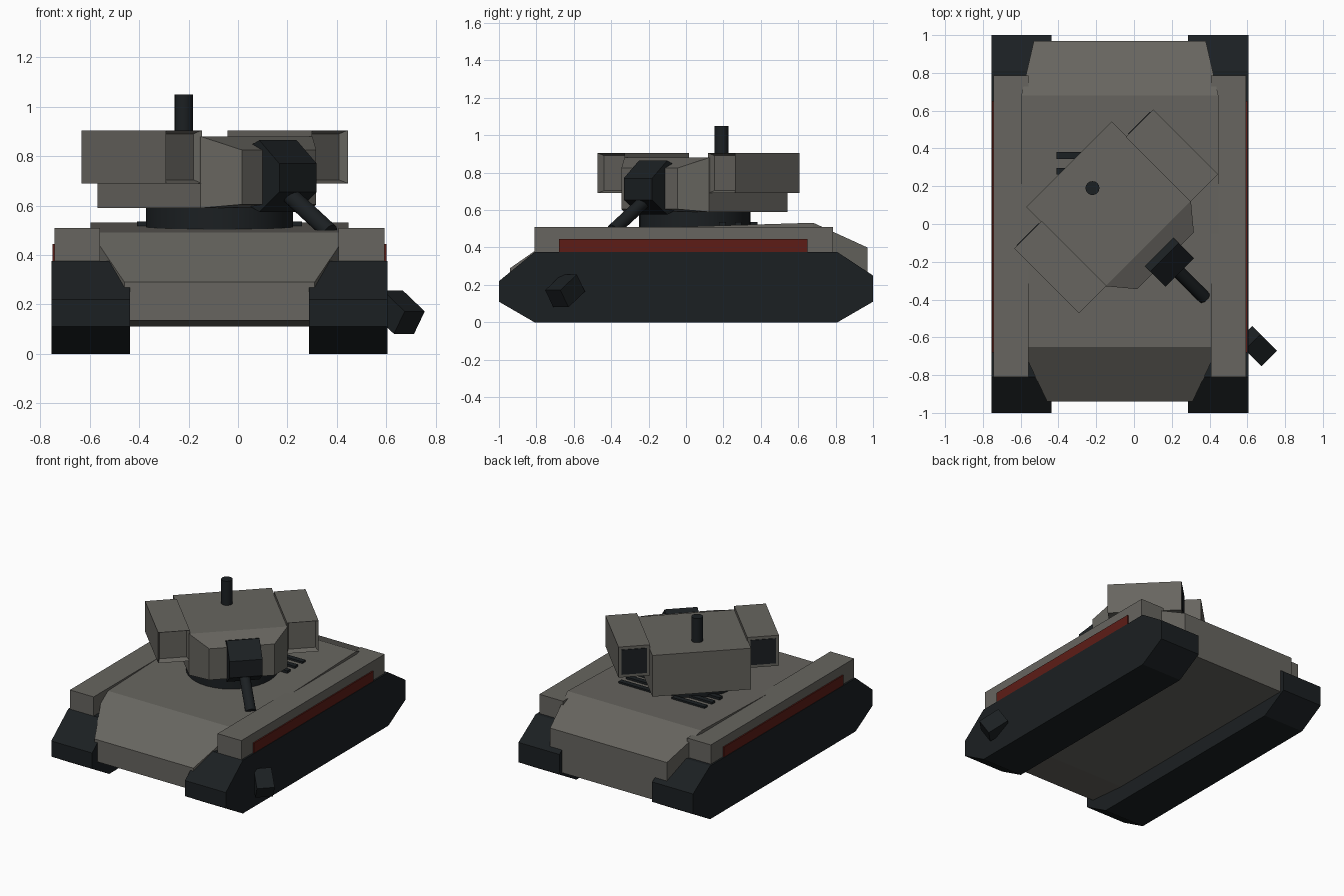
import bpy, bmesh
from math import pi, radians
from mathutils import Matrix, Vector

if "Cube" in bpy.data.objects:
    bpy.data.objects.remove(bpy.data.objects["Cube"])

CX = -0.075  # centre line of the vehicle


def material(name, rgb):
    m = bpy.data.materials.new(name)
    m.diffuse_color = (*rgb, 1)
    m.use_nodes = True
    m.node_tree.nodes["Principled BSDF"].inputs["Base Color"].default_value = m.diffuse_color
    return m


GREY = material("warm_grey", (0.135, 0.13, 0.115))
DARK = material("dark_metal", (0.011, 0.014, 0.016))
RED = material("red_stripe", (0.11, 0.012, 0.008))
TURRET = Matrix.Translation((CX, 0.047, 0)) @ Matrix.Rotation(pi / 4, 4, 'Z')


def finish(name, bm, mat, matrix=Matrix()):
    bmesh.ops.recalc_face_normals(bm, faces=bm.faces[:])
    bm.transform(matrix)
    me = bpy.data.meshes.new(name)
    bm.to_mesh(me)
    bm.free()
    me.materials.append(mat)
    ob = bpy.data.objects.new(name, me)
    bpy.context.collection.objects.link(ob)
    return ob


def box_bm(x0, x1, y0, y1, z0, z1):
    bm = bmesh.new()
    bmesh.ops.create_cube(bm, size=1)
    for v in bm.verts:
        v.co = ((x0 + x1) / 2 + v.co.x * (x1 - x0),
                (y0 + y1) / 2 + v.co.y * (y1 - y0),
                (z0 + z1) / 2 + v.co.z * (z1 - z0))
    return bm


def box(name, dims, mat, matrix=Matrix()):
    return finish(name, box_bm(*dims), mat, matrix)


def extrude_x(name, profile, x0, x1, mat, matrix=Matrix()):
    """Side profile (y, z) extruded across x."""
    bm = bmesh.new()
    f = bm.faces.new([bm.verts.new((x0, y, z)) for y, z in profile])
    ext = bmesh.ops.extrude_face_region(bm, geom=[f])["geom"]
    bmesh.ops.translate(bm, vec=(x1 - x0, 0, 0),
                        verts=[g for g in ext if isinstance(g, bmesh.types.BMVert)])
    return finish(name, bm, mat, matrix)


def loft(name, stations, mat, matrix=Matrix()):
    """Rectangular sections (y, half width, bottom, top) joined along y."""
    bm = bmesh.new()
    rings = [[bm.verts.new(p) for p in ((-w, y, b), (w, y, b), (w, y, t), (-w, y, t))]
             for y, w, b, t in stations]
    for a, b in zip(rings, rings[1:]):
        for i in range(4):
            j = (i + 1) % 4
            bm.faces.new((a[i], a[j], b[j], b[i]))
    bm.faces.new(rings[0])
    bm.faces.new(rings[-1])
    return finish(name, bm, mat, matrix)


def rod(name, p, q, r, sides, mat, matrix=Matrix()):
    p, q = Vector(p), Vector(q)
    bm = bmesh.new()
    bmesh.ops.create_cone(bm, cap_ends=True, segments=sides, radius1=r, radius2=r,
                          depth=(q - p).length)
    bm.transform(Matrix.Translation((p + q) / 2)
                 @ (q - p).to_track_quat('Z', 'Y').to_matrix().to_4x4())
    ob = finish(name, bm, mat, matrix)
    for f in ob.data.polygons:
        f.use_smooth = len(f.vertices) == 4
    return ob


# Hull
loft("hull", [(-0.94, 0.385, 0.135, 0.29), (-0.65, 0.522, 0.11, 0.492),
              (0.68, 0.522, 0.11, 0.532), (0.97, 0.455, 0.11, 0.40)],
     GREY, Matrix.Translation((CX, 0, 0)))

# Tracks, fenders, stripes and engine grille bars on both sides
track = [(-1, 0.22), (-1, 0.11), (-0.81, 0), (0.81, 0), (1, 0.11),
         (1, 0.25), (0.81, 0.375), (-0.81, 0.375)]
for side, s in (("left", -1), ("right", 1)):
    def span(a, b):
        return sorted((CX + s * a, CX + s * b))
    extrude_x(side + "_track", track, *span(0.362, 0.68), DARK)
    box(side + "_fender", (*span(0.483, 0.668), -0.81, 0.785, 0.37, 0.51), GREY)
    box(side + "_stripe", (*span(0.66, 0.677), -0.68, 0.65, 0.375, 0.445), RED)
    for i in range(3):
        y = 0.195 + i * 0.084
        box(f"{side}_grille_bar_{i}", (*span(0.08, 0.335), y - 0.018, y + 0.018, 0.5, 0.535), DARK)

# Turret ring and body
rod("turret_ring", (CX, 0.047, 0.49), (CX, 0.047, 0.592), 0.298, 32, DARK)
loft("turret_body", [(-0.342, 0.212, 0.605, 0.825), (-0.212, 0.32, 0.59, 0.88),
                     (0.38, 0.32, 0.59, 0.88)], GREY, TURRET)

# Side pods: recessed front opening, dark rear panel
for side, s in (("left", -1), ("right", 1)):
    x0, x1 = sorted((s * 0.315, s * 0.52))
    bm = box_bm(x0, x1, -0.215, 0.27, 0.69, 0.905)
    bm.normal_update()
    front = [f for f in bm.faces if f.normal.y < -0.9]
    bmesh.ops.inset_region(bm, faces=front, thickness=0.02)
    bmesh.ops.translate(bm, verts=front[0].verts[:], vec=(0, 0.035, 0))
    finish(side + "_pod", bm, GREY, TURRET)
    box(side + "_pod_rear_panel", (x0 + 0.02, x1 - 0.02, 0.26, 0.274, 0.71, 0.885), DARK, TURRET)

# Mantlet, lowered gun barrel and roof mast
extrude_x("mantlet", [(-0.265, 0.84), (-0.325, 0.865), (-0.44, 0.77),
                      (-0.44, 0.655), (-0.325, 0.575), (-0.265, 0.60)],
          -0.097, 0.117, DARK, TURRET)
rod("gun_barrel", (0.008, -0.36, 0.665), (0.008, -0.625, 0.492), 0.035, 16, DARK, TURRET)
rod("roof_mast", (-0.22, 0.19, 0.86), (-0.22, 0.19, 1.05), 0.037, 16, DARK)

# Tilted lamp block on the right track
box("side_block", (-0.0575, 0.0575, -0.075, 0.075, -0.055, 0.055), DARK,
    Matrix.Translation((0.65, -0.6465, 0.168)) @ Matrix.Rotation(pi / 4, 4, 'Z')
    @ Matrix.Rotation(radians(34), 4, 'X'))
